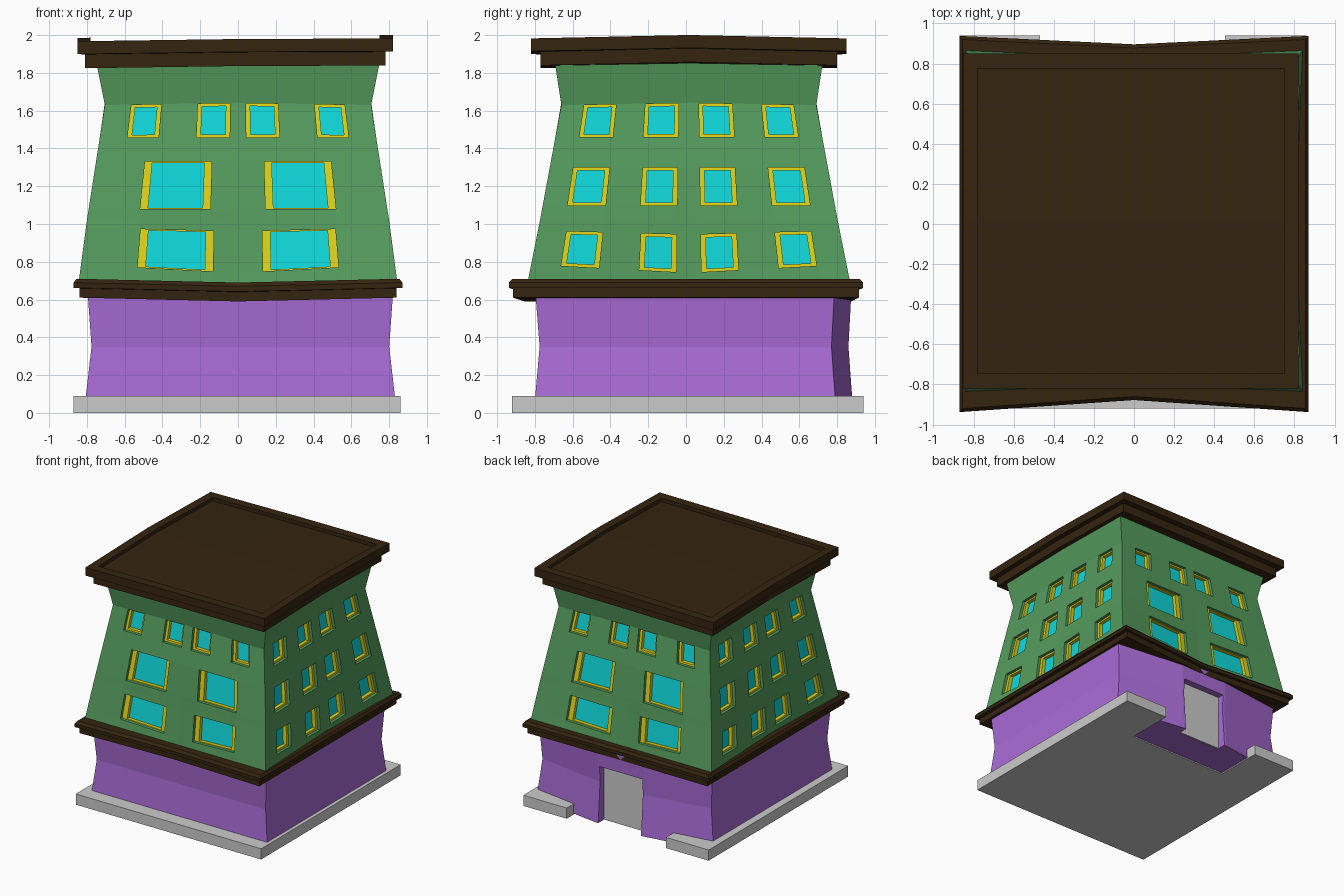
import bpy, bmesh

if "Cube" in bpy.data.objects:
    bpy.data.objects.remove(bpy.data.objects["Cube"])

def material(name, rgb):
    m = bpy.data.materials.new(name)
    m.diffuse_color = (*rgb, 1)
    m.use_nodes = True
    m.node_tree.nodes["Principled BSDF"].inputs["Base Color"].default_value = m.diffuse_color
    return m

GREEN = material("green_wall", (0.09, 0.33, 0.11))
PURPLE = material("purple_wall", (0.40, 0.15, 0.68))
BROWN = material("brown_trim", (0.035, 0.018, 0.005))
YELLOW = material("yellow_frame", (0.72, 0.64, 0.01))
CYAN = material("cyan_glass", (0.005, 0.68, 0.70))

def finish(name, bm, mat=None, solid=False):
    bmesh.ops.remove_doubles(bm, verts=bm.verts, dist=1e-5)
    if solid:
        bmesh.ops.recalc_face_normals(bm, faces=bm.faces)
    me = bpy.data.meshes.new(name)
    bm.to_mesh(me)
    bm.free()
    ob = bpy.data.objects.new(name, me)
    bpy.context.collection.objects.link(ob)
    if mat:
        me.materials.append(mat)
    return ob

def face(bm, pts):
    return bm.faces.new([bm.verts.new(p) for p in pts])

def bridge(bm, a, b):
    for i in range(len(a)):
        j = (i + 1) % len(a)
        face(bm, (a[i], a[j], b[j], b[i]))

def loft(name, rings, mat, fan=None):
    """Stack rings of points; cap the ends (fan = centre point of the top cap)."""
    bm = bmesh.new()
    for a, b in zip(rings, rings[1:]):
        bridge(bm, a, b)
    face(bm, rings[0][::-1])
    top = rings[-1]
    if fan:
        for i in range(len(top)):
            face(bm, (top[i], top[(i + 1) % len(top)], fan))
    else:
        face(bm, top)
    return finish(name, bm, mat, True)

def interp(table, z):
    if z <= table[0][0]:
        return table[0][1]
    for (a, va), (b, vb) in zip(table, table[1:]):
        if z <= b:
            return va + (vb - va) * (z - a) / (b - a)
    return table[-1][1]

# Base slab with a notch in front of the back door
outline = [(-.87, -.92), (.86, -.92), (.86, .94), (.455, .94),
           (.455, .53), (-.47, .53), (-.47, .94), (-.87, .94)]
loft("base_slab", [[(x, y, z) for x, y in outline] for z in (0, .09)], None)

# Ground floor: pinched walls, the back wall bulging out around the door
def ground_ring(h, y0, yc, z):
    c = .0125
    return [(c - h, y0, z), (c + h, y0, z), (c + h, yc, z),
            (.22, yc + .09, z), (-.22, yc + .09, z), (c - h, yc, z)]

ground = loft("ground_floor", [ground_ring(.827, -.805, .795, .01),
                               ground_ring(.788, -.775, .77, .35),
                               ground_ring(.808, -.797, .785, .63)], PURPLE)

# Door opening and recessed door
def box(name, x0, x1, y0, y1, z0, z1):
    return loft(name, [[(x0, y0, z), (x1, y0, z), (x1, y1, z), (x0, y1, z)]
                       for z in (z0, z1)], None)

cutter = box("door_cutter", -.2, .2, .80, 1.2, -.1, .48)
cutter.hide_render = True
cutter.hide_viewport = True
cut = ground.modifiers.new("door_opening", 'BOOLEAN')
cut.object = cutter
cut.solver = 'EXACT'
box("back_door", -.2, .2, .78, .81, .012, .48)

# Middle cornice: front and back edges dip inward and sag
def mid_ring(hx, hy, z):
    return [(-hx, -hy, z), (0, -hy + .06, z - .02), (hx, -hy, z),
            (hx, hy, z), (0, hy - .042, z - .02), (-hx, hy, z)]

loft("middle_cornice", [mid_ring(*r) for r in (
    (.84, .915, .61), (.84, .915, .66), (.87, .938, .662),
    (.87, .938, .69), (.855, .92, .71))], BROWN)

# Upper floors: tapered and warped walls with real window openings
HX = [(.66, .848), (1.02, .80), (1.63, .705), (1.84, .747)]
HY = [(.66, .86), (1.02, .788), (1.63, .675), (1.84, .707)]
DISH = [(.66, .035), (1.02, .015), (1.3, 0)]
SAG = [(.79, -.045), (.98, -.02), (1.08, 0), (1.45, 0), (1.63, .012), (1.84, .012)]

def wall_point(side, u, z, depth=0):
    hx, hy = interp(HX, z), interp(HY, z)
    along, out = (hx, hy) if side % 2 == 0 else (hy, hx)
    mid = 1 - abs(u)
    a, b = u * along, out - interp(DISH, z) * mid - depth
    x, y = ((a, -b), (b, a), (-a, b), (-b, -a))[side]
    return (x, y + .015, z + interp(SAG, z) * mid)

def mirrored(spans):
    return [(-b, -a) for a, b in reversed(spans)] + spans

# band bottom, band top, window bottom, window top, spans across half the wall, side border, top border
WIDE = [(.69, 1.02, .787, .98, [(.16, .64)], .04, .006),
        (1.02, 1.40, 1.08, 1.33, [(.185, .655)], .04, .006),
        (1.40, 1.63, 1.458, 1.628, [(.06, .30), (.575, .80)], .024, .014),
        (1.63, 1.84, None, None, [], 0, 0)]
NARROW = [(.69, 1.02, .787, .965, [(.08, .315), (.57, .81)], .025, .015),
          (1.02, 1.40, 1.098, 1.298, [(.08, .33), (.57, .83)], .025, .015),
          (1.40, 1.63, 1.46, 1.628, [(.08, .34), (.57, .82)], .024, .014),
          (1.63, 1.84, None, None, [], 0, 0)]

walls, frames, glass = bmesh.new(), bmesh.new(), bmesh.new()
for side in range(4):
    def rect(u0, u1, z0, z1, d=0):
        return [wall_point(side, u, z, d) for u, z in
                ((u0, z0), (u1, z0), (u1, z1), (u0, z1))]
    for lo, hi, w0, w1, half, bx, bz in (NARROW if side % 2 else WIDE):
        spans = mirrored(half)
        us = sorted([-1, 0, 1] + [u for s in spans for u in s])
        zs = [lo, w0, w1, hi] if spans else [lo, hi]
        for u0, u1 in zip(us, us[1:]):
            for z0, z1 in zip(zs, zs[1:]):
                if not ((u0, u1) in spans and z0 == w0):
                    face(walls, rect(u0, u1, z0, z1))
        for u0, u1 in spans:
            e = bx / .77
            inner = (u0 + e, u1 - e, w0 + bz, w1 - bz)
            bridge(walls, rect(u0, u1, w0, w1), rect(u0, u1, w0, w1, .065))
            bridge(frames, rect(u0, u1, w0, w1, .025), rect(*inner, .025))
            bridge(frames, rect(*inner, .025), rect(*inner, .06))
            face(glass, rect(*inner, .055))
finish("upper_walls", walls, GREEN)
finish("window_frames", frames, YELLOW)
finish("window_glass", glass, CYAN)

# Top cornice and sunken roof, bowed up along the middle
def top_point(ux, uy, hx, hy, z):
    x = ux * hx
    return (x - .015, uy * hy + .015,
            z + .009 * x + .018 * (1 - abs(uy)) + .004 * (1 - abs(ux)))

UNIT = [(-1, -1), (0, -1), (1, -1), (1, 0), (1, 1), (0, 1), (-1, 1), (-1, 0)]
LEVELS = [(.795, .785, 1.832), (.795, .785, 1.905), (.835, .835, 1.907),
          (.835, .835, 1.975), (.765, .76, 1.975), (.765, .76, 1.945)]
loft("roof_cornice", [[top_point(ux, uy, *l) for ux, uy in UNIT] for l in LEVELS],
     BROWN, top_point(0, 0, *LEVELS[-1]))
